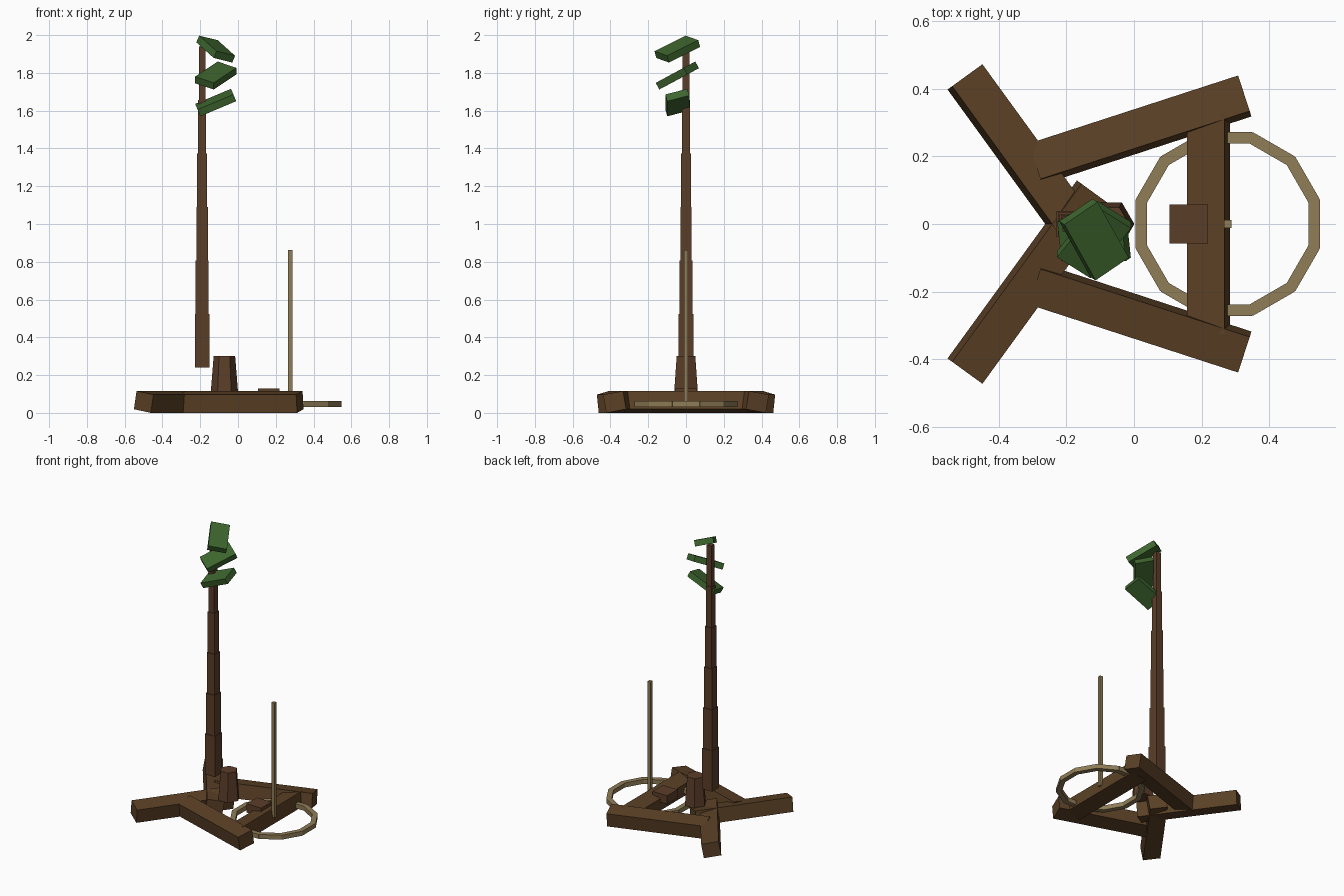
import bpy, math
from mathutils import Vector, Matrix

cube = bpy.data.objects.get("Cube")
if cube:
    bpy.data.objects.remove(cube, do_unlink=True)


def material(name, rgb):
    m = bpy.data.materials.new(name)
    m.use_nodes = True
    m.diffuse_color = (*rgb, 1)
    m.node_tree.nodes["Principled BSDF"].inputs["Base Color"].default_value = (*rgb, 1)
    return m


LOG = material("log brown", (0.105, 0.052, 0.019))
BARK = material("bark brown", (0.105, 0.048, 0.022))
LEAF = material("leaf green", (0.048, 0.133, 0.028))
ROPE = material("pale straw", (0.28, 0.205, 0.095))


def box(name, center, size, mat, along=(1, 0, 0), across=(0, 1, 0)):
    """Box whose length follows 'along' and whose width follows 'across'."""
    a = Vector(along).normalized()
    b = Vector(across)
    b = (b - a * a.dot(b)).normalized()
    frame = Matrix((a, b, a.cross(b))).transposed().to_4x4()
    bpy.ops.mesh.primitive_cube_add(size=1)
    ob = bpy.context.object
    ob.name = name
    ob.data.transform(Matrix.Translation(center) @ frame @ Matrix.Diagonal((*size, 1)))
    ob.data.materials.append(mat)
    return ob


# Five crossed base logs, each rolled a little about its length
ROLL = math.radians(10)
HUB_X = -0.072
for k in range(5):
    turn = math.radians(72 * k)
    pos = (HUB_X + 0.292 * math.cos(turn), 0.292 * math.sin(turn), 0.058)
    yaw = math.pi / 2 - turn
    d = Vector((math.cos(yaw), math.sin(yaw), 0))
    high = Vector((d.y, -d.x, 0)) * math.cos(ROLL) + Vector((0, 0, math.sin(ROLL)))
    box(f"base_log_{k + 1}", pos, (0.65, 0.112, 0.098), LOG, d, high)

# Tapered six-sided stump in the middle
bpy.ops.mesh.primitive_cone_add(vertices=6, radius1=0.073, radius2=0.057, depth=0.2,
                                location=(HUB_X, 0, 0.2), rotation=(0, 0, math.pi / 6))
stump = bpy.context.object
stump.name = "stump"
# put a corner on the x axis
xs = max((stump.rotation_euler.to_matrix() @ v.co).x for v in stump.data.vertices)
if xs < 0.07:
    stump.rotation_euler.z = 0
stump.data.materials.append(BARK)

# Trunk of six stacked, narrowing square pieces
STEP = 1.7 / 6
for i in range(6):
    w = 0.077 - 0.0084 * i
    box(f"trunk_piece_{i + 1}", (-0.19, 0, 0.24 + STEP * (i + 0.5)), (w, w, STEP), BARK)

# Three tilted leaf slabs: height, length direction, width direction
leaves = [
    (1.643, (0.19, 0, 0.08), (-0.012, 0.115, 0.03)),
    (1.786, (0.12, 0.148, 0.08), (0.1, -0.06, -0.032)),
    (1.926, (0.095, -0.17, -0.085), (0.1, 0.063, -0.026)),
]
for i, (z, along, across) in enumerate(leaves):
    box(f"leaf_{i + 1}", (-0.118, -0.046, z), (0.206, 0.121, 0.04), LEAF, along, across)

# Small block on the cross log and the thin upright pole
box("block", (0.162, 0, 0.1), (0.114, 0.114, 0.06), BARK)
RING_X = 0.277
box("pole", (RING_X, 0, 0.463), (0.023, 0.023, 0.8), ROPE)

# Flat ring of twelve short bars
for k in range(12):
    t = math.radians(30 * k)
    c, s = math.cos(t), math.sin(t)
    box(f"ring_bar_{k + 1}", (RING_X + 0.255 * c, 0.255 * s, 0.048),
        (0.144, 0.034, 0.031), ROPE, (-s, c, 0), (c, s, 0))
